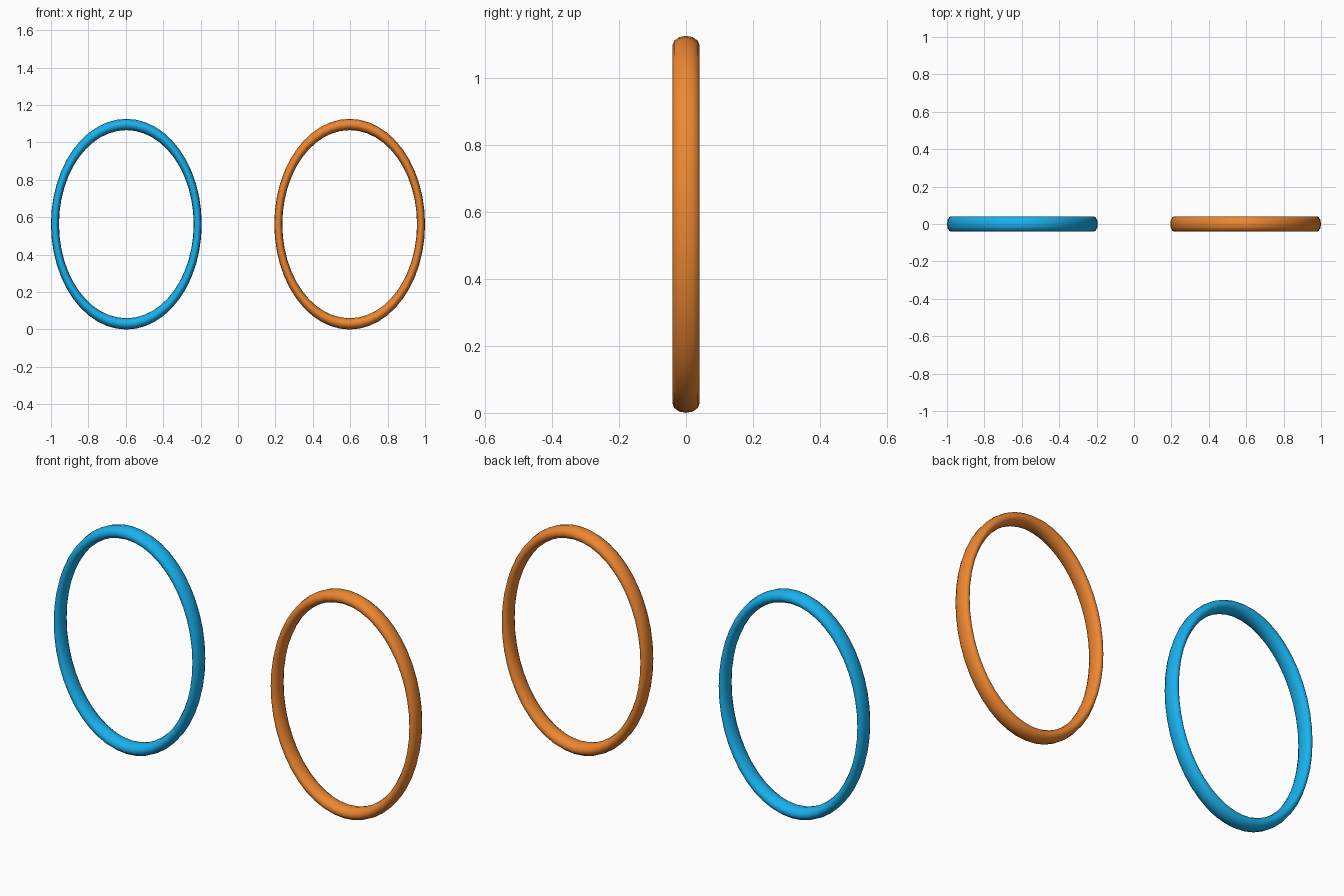
import bpy
import math

if "Cube" in bpy.data.objects:
    bpy.data.objects.remove(bpy.data.objects["Cube"])


def material(name, color):
    mat = bpy.data.materials.new(name)
    mat.diffuse_color = (*color, 1.0)
    mat.use_nodes = True
    mat.node_tree.nodes["Principled BSDF"].inputs["Base Color"].default_value = mat.diffuse_color
    return mat


def oval_ring(name, x, mat):
    # Slim torus stood upright and stretched into an oval band
    bpy.ops.mesh.primitive_torus_add(
        major_radius=0.3815, minor_radius=0.0215,
        major_segments=48, minor_segments=12,
        rotation=(math.pi / 2, 0, 0))
    ring = bpy.context.object
    ring.name = name
    bpy.ops.object.transform_apply(location=False, rotation=True, scale=False)
    ring.scale = (1.0, 1.9, 1.397)
    bpy.ops.object.transform_apply(location=False, rotation=False, scale=True)
    ring.location = (x, 0, 0.563)
    bpy.ops.object.shade_smooth()
    ring.data.materials.append(mat)
    return ring


# Pair of matching rings, blue on the left and orange on the right
oval_ring("blue_ring", -0.597, material("blue", (0.01, 0.44, 0.85)))
oval_ring("orange_ring", 0.597, material("orange", (0.85, 0.24, 0.03)))
